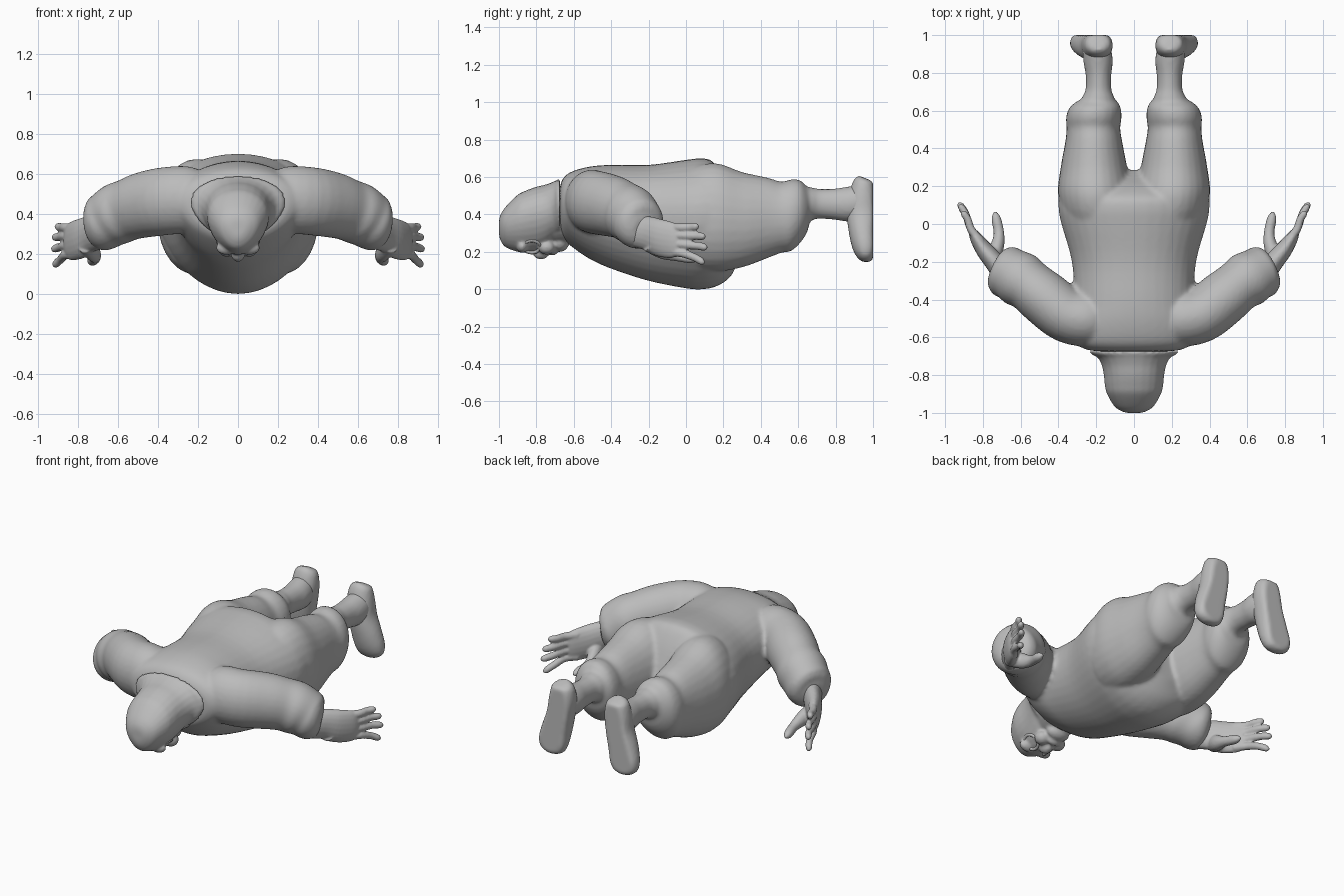
import bpy, math
from mathutils import Vector

if "Cube" in bpy.data.objects:
    bpy.data.objects.remove(bpy.data.objects["Cube"])

grey = bpy.data.materials.new("plain grey")
grey.diffuse_color = (0.5, 0.5, 0.5, 1)
grey.use_nodes = True
grey.node_tree.nodes["Principled BSDF"].inputs["Base Color"].default_value = grey.diffuse_color


def spline(p, steps):
    """Catmull-Rom through station tuples."""
    out = []
    for i in range(len(p) - 1):
        a, b, c, d = p[max(i - 1, 0)], p[i], p[i + 1], p[min(i + 2, len(p) - 1)]
        for s in range(steps):
            t = s / steps
            out.append([0.5 * (2 * q + (r - o) * t + (2 * o - 5 * q + 4 * r - u) * t * t
                               + (3 * q - o - 3 * r + u) * t ** 3) for o, q, r, u in zip(a, b, c, d)])
    return out + [list(p[-1])]


def loft(name, stations, up=(0, 0, 1), axis=None, taper=0, power=1, sides=28, steps=4, max_y=9):
    """Skin rounded sections (x, y, z, half width, half height) along a path."""
    st = spline(stations, steps)
    verts, faces = [], []
    for i, (x, y, z, a, b) in enumerate(st):
        t = Vector(st[min(i + 1, len(st) - 1)][:3]) - Vector(st[max(i - 1, 0)][:3])
        t = Vector(axis) if axis else t.normalized()
        side = t.cross(Vector(up)).normalized()
        top = side.cross(t)
        for k in range(sides):
            g = 2 * math.pi * k / sides
            c, s = math.cos(g), math.sin(g)
            c, s = math.copysign(abs(c) ** power, c), math.copysign(abs(s) ** power, s)
            v = Vector((x, y, z)) + side * max(a, .002) * c * (1 + taper * s) + top * max(b, .002) * s
            v.y = min(v.y, max_y)
            verts.append(v)
    for i in range(len(st) - 1):
        for k in range(sides):
            m, n = i * sides, (k + 1) % sides
            faces.append((m + k, m + n, m + sides + n, m + sides + k))
    faces += [tuple(range(sides))[::-1], tuple(range(len(verts) - sides, len(verts)))]
    me = bpy.data.meshes.new(name)
    me.from_pydata(verts, [], faces)
    me.materials.append(grey)
    o = bpy.data.objects.new(name, me)
    bpy.context.collection.objects.link(o)
    return o


def ball(name, loc, size):
    bpy.ops.mesh.primitive_uv_sphere_add(segments=20, ring_count=12, location=loc)
    o = bpy.context.object
    o.name, o.scale = name, size
    bpy.ops.object.transform_apply(location=True, rotation=True, scale=True)
    o.data.materials.append(grey)
    return o


def mirror(o):
    o.modifiers.new("mirror", 'MIRROR')
    return o


def fuse(name, parts, voxel, smooth):
    """Melt overlapping parts into one soft skin."""
    bpy.ops.object.select_all(action='DESELECT')
    for o in parts:
        bpy.context.view_layer.objects.active = o
        o.select_set(True)
    bpy.ops.object.convert(target='MESH')
    bpy.context.view_layer.objects.active = parts[0]
    bpy.ops.object.join()
    o = bpy.context.object
    o.name = name
    r = o.modifiers.new("skin", 'REMESH')
    r.mode, r.voxel_size, r.use_smooth_shade = 'VOXEL', voxel, True
    s = o.modifiers.new("soften", 'SMOOTH')
    s.iterations, s.factor = smooth, 0.5
    return o


BACK = (0, 1, 0)

# Torso along y: (y, bottom, top, half width)
torso = loft("torso", [(0, y, (lo + hi) / 2, w, (hi - lo) / 2) for y, lo, hi, w in [
    (-.675, .34, .53, .15), (-.665, .28, .58, .25), (-.62, .235, .625, .31), (-.52, .165, .655, .33),
    (-.4, .11, .665, .315), (-.2, .045, .665, .325), (0, .005, .692, .38), (.08, 0, .70, .395),
    (.14, .008, .685, .39), (.2, .035, .60, .345), (.25, .085, .49, .26), (.285, .18, .40, .12)]],
    axis=BACK, taper=.15, sides=40)

# Trouser leg with a fold behind the knee
thigh = mirror(loft("thigh", [(.13, -.1, .38, .05, .1), (.18, 0, .38, .17, .25), (.205, .15, .385, .197, .29),
    (.212, .3, .372, .176, .255), (.213, .44, .382, .15, .214), (.215, .51, .385, .142, .19),
    (.213, .56, .395, .147, .192), (.207, .61, .415, .138, .168), (.197, .645, .425, .112, .125),
    (.19, .66, .44, .085, .09)], axis=BACK, power=.97))

# Sleeve with rolls near the cuff
sleeve = mirror(loft("sleeve", [(.14, -.5, .46, .08, .08), (.22, -.505, .47, .14, .16), (.35, -.485, .465, .145, .17),
    (.47, -.395, .445, .145, .165), (.55, -.33, .42, .138, .155), (.60, -.295, .40, .148, .155),
    (.65, -.265, .37, .138, .145), (.685, -.25, .345, .138, .135), (.72, -.235, .33, .11, .115),
    (.74, -.225, .325, .06, .06)]))

# Lower leg
calf = mirror(loft("calf", [(.19, .58, .45, .09, .09), (.19, .66, .457, .088, .089), (.188, .71, .457, .069, .08),
    (.188, .79, .455, .068, .083), (.19, .86, .455, .078, .093), (.195, .92, .46, .075, .095),
    (.195, .96, .46, .06, .08)], axis=BACK))
fuse("clothed_body", [torso, thigh, sleeve, calf], .013, 4)

# Shoe with the sole facing backwards and the toe turned out
shoe = mirror(loft("shoe", [(.19, .955, .595, .03, .03), (.19, .95, .575, .065, .055), (.192, .945, .5, .08, .075),
    (.205, .945, .4, .08, .085), (.23, .948, .3, .09, .076), (.248, .958, .22, .092, .066),
    (.255, .962, .17, .075, .045), (.257, .962, .147, .03, .02)], up=(0, 1, 0), max_y=1, power=.95))
fuse("shoes", [shoe], .011, 2)

# Hand: palm, four fingers, thumb
palm = mirror(loft("palm", [(.68, -.28, .31, .06, .085), (.74, -.2, .298, .052, .092), (.79, -.14, .275, .046, .1),
    (.835, -.075, .262, .034, .096), (.855, -.04, .26, .022, .08)], sides=20))
digits = []
for z0, z1, tip in [(.33, .335, .07), (.287, .283, .105), (.24, .225, .115), (.195, .148, .10)]:
    k = (tip + .08) / .19
    digits.append(mirror(loft("finger", [(.815, -.09, z0, .024, .025), (.862, -.03, z0, .022, .023),
        (.84 + .05 * k, -.08 + .13 * k, (z0 + z1) / 2, .02, .021), (.84 + .077 * k, tip - .014, z1, .018, .019),
        (.84 + .08 * k, tip, z1, .006, .006)], sides=12)))
thumb = mirror(loft("thumb", [(.76, -.2, .25, .045, .05), (.725, -.12, .205, .037, .045),
    (.715, -.05, .18, .028, .03), (.73, .03, .165, .025, .026), (.735, .066, .16, .006, .006)], sides=14))
fuse("hands", [palm, thumb] + digits, .007, 2)

# Head flaring into the hair edge at the nape, and neck
head = loft("head", [(0, y, (lo + hi) / 2, w, (hi - lo) / 2) for y, lo, hi, w in [
    (-1, .30, .36, .03), (-.993, .265, .395, .06), (-.965, .225, .44, .102), (-.9, .2, .505, .14),
    (-.85, .195, .53, .152), (-.8, .2, .548, .157), (-.75, .22, .56, .167), (-.71, .25, .575, .187),
    (-.69, .265, .585, .22), (-.675, .27, .59, .235)]], axis=BACK, taper=.2, steps=6)
neck = loft("neck", [(0, -.8, .36, .1, .12), (0, -.7, .38, .15, .14), (0, -.6, .4, .17, .15), (0, -.54, .4, .1, .1)])
face = [ball("nose", (0, -.775, .195), (.032, .045, .035)), ball("chin", (0, -.675, .25), (.075, .05, .05)),
        ball("mouth", (0, -.71, .215), (.05, .025, .035)),
        mirror(ball("cheek", (.055, -.745, .225), (.045, .045, .04))),
        mirror(ball("brow", (.055, -.875, .23), (.055, .03, .035)))]
fuse("head_and_face", [head, neck] + face, .009, 2)

# Round spectacle rims under the face
for s in (-1, 1):
    bpy.ops.mesh.primitive_torus_add(major_radius=.045, minor_radius=.009, major_segments=28, minor_segments=8,
                                     location=(s * .07, -.825, .228), rotation=(0, -s * .8, 0))
    bpy.context.object.name = "spectacle_rim"
    bpy.context.object.data.materials.append(grey)

# Smooth shading with sharp edges kept
for o in list(bpy.context.scene.objects):
    bpy.ops.object.select_all(action='DESELECT')
    bpy.context.view_layer.objects.active = o
    o.select_set(True)
    bpy.ops.object.convert(target='MESH')
    if not o.data.materials:
        o.data.materials.append(grey)
    bpy.ops.object.shade_smooth_by_angle(angle=math.radians(50))
